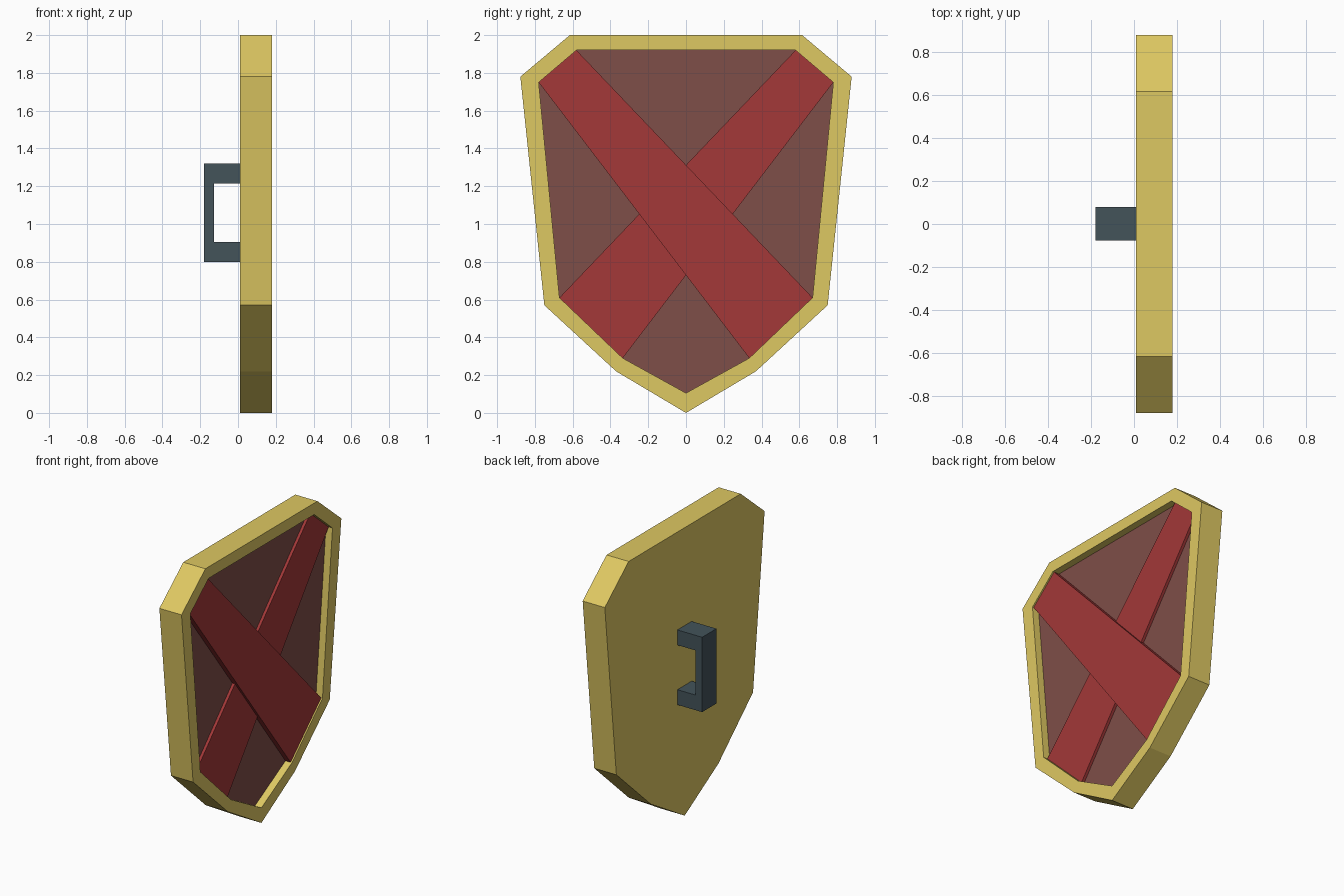
import bpy, bmesh

if "Cube" in bpy.data.objects:
    bpy.data.objects.remove(bpy.data.objects["Cube"])


def material(name, rgb):
    """Flat colour given as sRGB 0-255, stored as linear."""
    lin = [(c / 255 / 12.92) if c / 255 <= 0.04045 else ((c / 255 + 0.055) / 1.055) ** 2.4 for c in rgb]
    m = bpy.data.materials.new(name)
    m.diffuse_color = (*lin, 1)
    m.use_nodes = True
    m.node_tree.nodes["Principled BSDF"].inputs["Base Color"].default_value = m.diffuse_color
    return m


GOLD = material("gold", (222, 200, 98))
PANEL = material("dull_maroon", (127, 78, 72))
RED = material("red", (163, 56, 56))
STEEL = material("dark_steel", (67, 83, 90))


def finish(name, bm, mats):
    bmesh.ops.recalc_face_normals(bm, faces=bm.faces)
    mesh = bpy.data.meshes.new(name)
    bm.to_mesh(mesh)
    bm.free()
    for m in mats:
        mesh.materials.append(m)
    ob = bpy.data.objects.new(name, mesh)
    bpy.context.collection.objects.link(ob)
    return ob


def prism(name, start, end, mat):
    """Solid between two matching loops of 3D points."""
    bm = bmesh.new()
    a, b = ([bm.verts.new(p) for p in loop] for loop in (start, end))
    bm.faces.new(a)
    bm.faces.new(b)
    bridge(bm, a, b)
    return finish(name, bm, [mat])


def bridge(bm, a, b):
    n = len(a)
    for i in range(n):
        j = (i + 1) % n
        bm.faces.new((a[i], a[j], b[j], b[i]))


def mirrored(half):
    """Close a half outline (top to bottom tip) across y = 0."""
    return half + [(-y, z) for y, z in reversed(half[:-1])]


def at_x(x, pts):
    return [(x, y, z) for y, z in pts]


BACK, FLOOR, FRONT = 0.01, 0.13, 0.18
outer = mirrored([(0.615, 2.0), (0.877, 1.78), (0.75, 0.57), (0.37, 0.22), (0, 0)])
inner_half = [(0.58, 1.92), (0.78, 1.75), (0.67, 0.61), (0.335, 0.29), (0, 0.105)]
inner = mirrored(inner_half)

# shield body: gold tray with a recessed maroon floor
bm = bmesh.new()
loops = [[bm.verts.new(p) for p in at_x(x, pts)]
         for x, pts in ((BACK, outer), (FRONT, outer), (FRONT, inner), (FLOOR, inner))]
for a, b in zip(loops, loops[1:]):
    bridge(bm, a, b)
bm.faces.new(loops[0])
bm.faces.new(loops[-1]).material_index = 1
finish("shield_body", bm, [GOLD, PANEL])

# crossed bands, corner to corner of the recess; one lies over the other
(t1, t2, b1, b2, _) = inner_half
for name, side, top in (("under_band", 1, 0.15), ("over_band", -1, 0.17)):
    quad = [(side * t1[0], t1[1]), (side * t2[0], t2[1]),
            (-side * b2[0], b2[1]), (-side * b1[0], b1[1])]
    prism(name, at_x(FLOOR - 0.01, quad), at_x(top, quad), RED)

# handle: C-shaped bracket on the back
grip = [(0.012, 0.80), (-0.18, 0.80), (-0.18, 1.32), (0.012, 1.32),
        (0.012, 1.215), (-0.128, 1.215), (-0.128, 0.905), (0.012, 0.905)]
prism("handle", [(x, -0.077, z) for x, z in grip], [(x, 0.08, z) for x, z in grip], STEEL)
